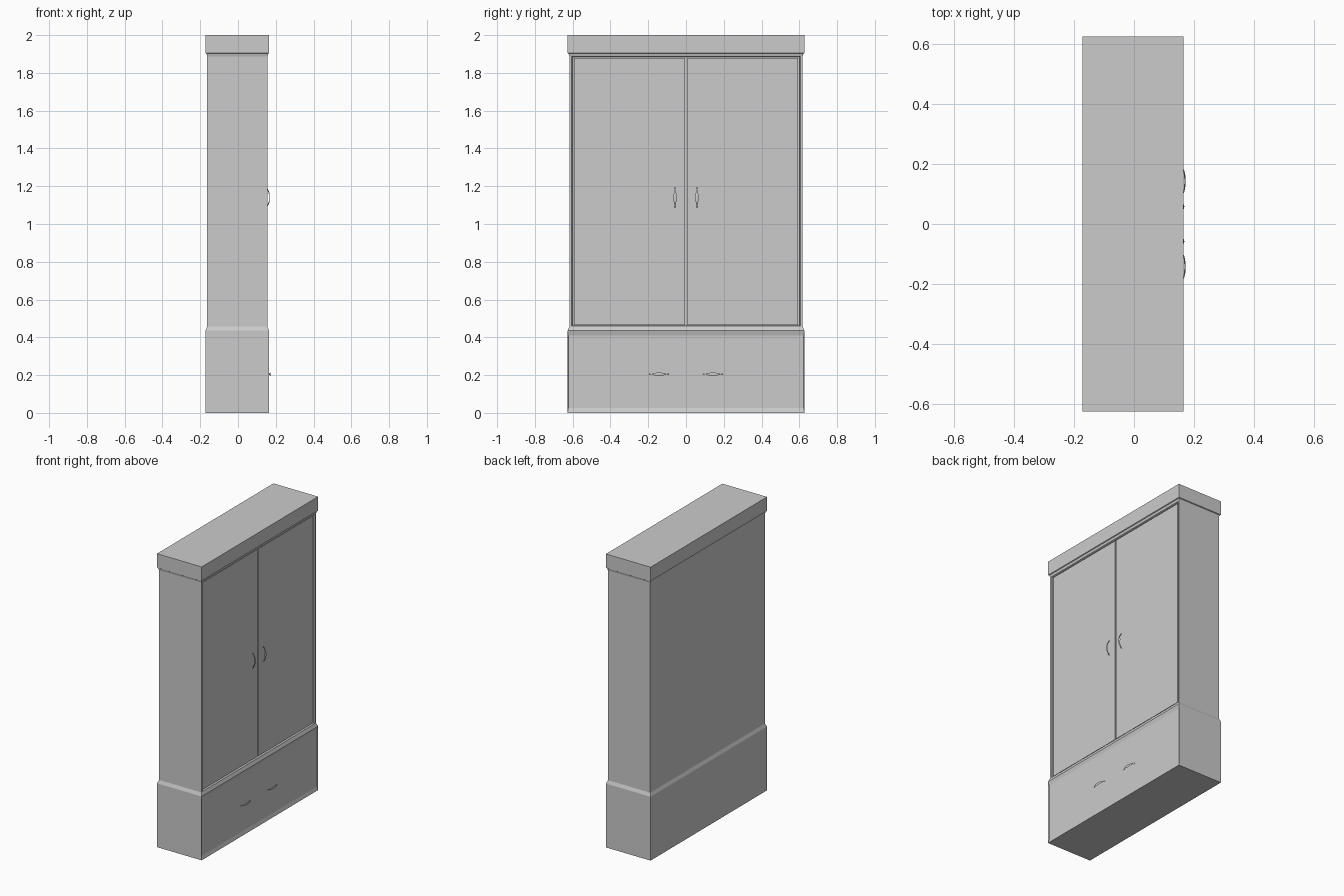
import bpy, bmesh
from mathutils import Matrix, Vector

if "Cube" in bpy.data.objects:
    bpy.data.objects.remove(bpy.data.objects["Cube"])

BACK, FRONT, HALF = -0.172, 0.165, 0.627   # outer footprint of base and crown
INSET = 0.009                              # body is set in by this much


def finish(name, bm):
    bmesh.ops.recalc_face_normals(bm, faces=bm.faces)
    mesh = bpy.data.meshes.new(name)
    bm.to_mesh(mesh)
    bm.free()
    obj = bpy.data.objects.new(name, mesh)
    bpy.context.collection.objects.link(obj)
    return obj


def loft(rings):
    """Skin closed rings of points and cap both ends."""
    bm = bmesh.new()
    loops = [[bm.verts.new(p) for p in ring] for ring in rings]
    n = len(loops[0])
    for a, b in zip(loops, loops[1:]):
        for i in range(n):
            bm.faces.new((a[i], a[(i + 1) % n], b[(i + 1) % n], b[i]))
    bm.faces.new(loops[0])
    bm.faces.new(loops[-1])
    bmesh.ops.recalc_face_normals(bm, faces=bm.faces)
    return bm


def rect(z, inset):
    x0, x1, y = BACK + inset, FRONT - inset, HALF - inset
    return [(x0, -y, z), (x1, -y, z), (x1, y, z), (x0, y, z)]


def recess(bm, steps):
    """Step the large front (+x) face inward; each step is (y margin, z margin, depth)."""
    face = max((f for f in bm.faces if f.normal.x > 0.9), key=lambda f: f.calc_area())
    for my, mz, depth in steps:
        bmesh.ops.inset_individual(bm, faces=[face], thickness=0.001)
        for v in face.verts:
            v.co -= Vector((0, 0, 0))
        mid = face.calc_center_median()
        for v in face.verts:
            v.co.y -= (my - 0.001) * (1 if v.co.y > mid.y else -1)
            v.co.z -= (mz - 0.001) * (1 if v.co.z > mid.z else -1)
            v.co.x -= depth


def box(name, lo, hi):
    lo, hi = Vector(lo), Vector(hi)
    bm = bmesh.new()
    bmesh.ops.create_cube(bm, size=1, matrix=Matrix.Translation((lo + hi) / 2)
                          @ Matrix.Diagonal((*(hi - lo), 1)))
    return finish(name, bm)


# Base with a sloped shoulder and a shallow recessed drawer front
bm = loft([rect(0, 0), rect(0.435, 0), rect(0.457, INSET)])
recess(bm, [(0.004, 0.025, 0.007)])
finish("base_drawer", bm)

# Body with a recessed door opening
bm = loft([rect(0.457, INSET), rect(1.888, INSET)])
recess(bm, [(0.012, 0.002, 0.0), (0.006, 0.003, 0.006), (0.001, 0.001, 0.012)])
finish("body", bm)

# Crown with a sloped moulding beneath
finish("crown", loft([rect(1.888, INSET), rect(1.902, 0.005),
                      rect(1.905, 0), rect(2.0, 0)]))

# Pair of doors
for side, name in ((-1, "door_left"), (1, "door_right")):
    ys = sorted((side * 0.005, side * 0.594))
    box(name, (0.135, ys[0], 0.466), (0.15, ys[1], 1.878))


def handle(name, loc, height, upright):
    """Arched pull with pointed ends, widest in the middle."""
    rings = []
    for i in range(13):
        t = i / 6 - 1
        x = height * (1 - abs(t) ** 3) - 0.001
        w = 0.0015 + 0.0085 * (1 - abs(t))
        s = t * 0.054
        ring = [(x, -w, s), (x - 0.003, 0, s * 0.93), (x, w, s), (x + 0.001, 0, s)]
        rings.append(ring if upright else [(a, c, b) for a, b, c in ring])
    finish(name, loft(rings)).location = loc


# Door and drawer pulls
for side, label in ((-1, "left"), (1, "right")):
    handle("door_handle_" + label, (0.15, side * 0.058, 1.14), 0.018, True)
    handle("drawer_handle_" + label, (0.158, side * 0.143, 0.205), 0.014, False)
